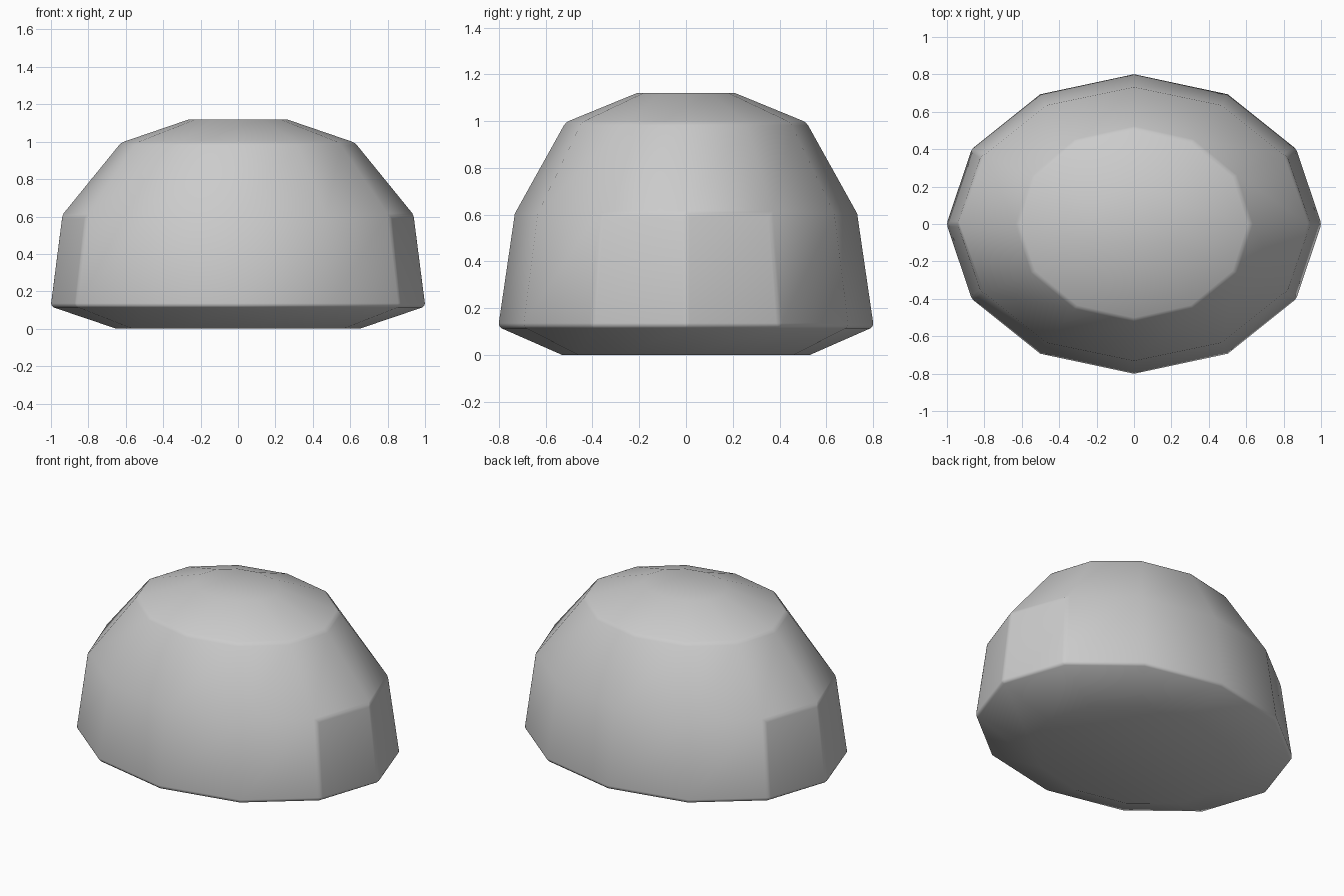
import bpy, bmesh, math

if "Cube" in bpy.data.objects:
    bpy.data.objects.remove(bpy.data.objects["Cube"])

SIDES = 12
# Ring profile: (x radius, y radius, z)
RINGS = [
    (0.65, 0.53, 0.0),
    (1.004, 0.803, 0.12),
    (0.942, 0.732, 0.605),
    (0.625, 0.515, 0.995),
    (0.26, 0.21, 1.12),
]

# Faceted oval dome, lofted through the rings and capped at both ends
bm = bmesh.new()
loops = []
for rx, ry, z in RINGS:
    loops.append([bm.verts.new((rx * math.cos(math.tau * i / SIDES),
                                ry * math.sin(math.tau * i / SIDES), z))
                  for i in range(SIDES)])
for lower, upper in zip(loops, loops[1:]):
    for i in range(SIDES):
        j = (i + 1) % SIDES
        bm.faces.new((lower[i], lower[j], upper[j], upper[i]))
bm.faces.new(loops[0][::-1])
bm.faces.new(loops[-1])
for face in bm.faces:
    face.smooth = True
bmesh.ops.recalc_face_normals(bm, faces=bm.faces[:])

mesh = bpy.data.meshes.new("faceted_dome")
bm.to_mesh(mesh)
bm.free()
dome = bpy.data.objects.new("faceted_dome", mesh)
bpy.context.collection.objects.link(dome)

# Small soft bevel only on the sharper edges
bevel = dome.modifiers.new("soft_edges", 'BEVEL')
bevel.width = 0.016
bevel.segments = 2
bevel.limit_method = 'ANGLE'
bevel.angle_limit = math.radians(30)
